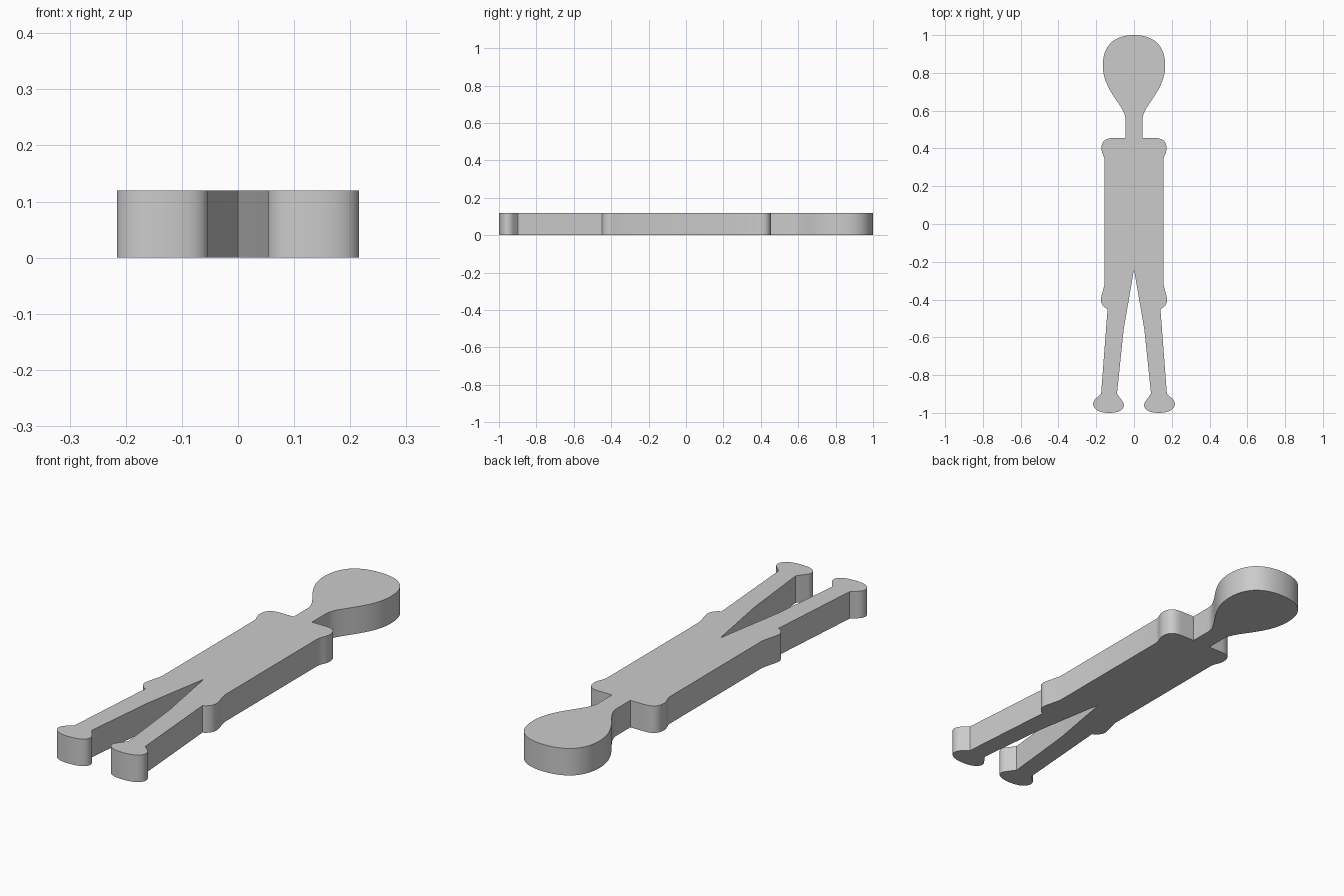
import bpy
import bmesh
import math
from mathutils import Vector
from mathutils.geometry import interpolate_bezier

THICKNESS = 0.12

cube = bpy.data.objects.get("Cube")
if cube:
    bpy.data.objects.remove(cube, do_unlink=True)

# Plain grey material
grey = bpy.data.materials.new("plain_grey")
grey.use_nodes = True
colour = (0.6, 0.6, 0.6, 1)
grey.diffuse_color = colour
grey.node_tree.nodes["Principled BSDF"].inputs["Base Color"].default_value = colour

# Left half of the outline: one point is a line, three are a curve
half = [
    [(0.10, 1.0), (0.165, 0.95), (0.165, 0.84)],      # crown
    [(0.165, 0.77), (0.135, 0.72), (0.11, 0.68)],     # cheek
    [(0.07, 0.62), (0.045, 0.59), (0.045, 0.55)],     # jaw into neck
    [(0.045, 0.455)],                                 # neck
    [(0.11, 0.455)],
    [(0.15, 0.455), (0.172, 0.44), (0.172, 0.40)],    # shoulder
    [(0.172, 0.37), (0.155, 0.36), (0.155, 0.33)],    # underarm
    [(0.155, -0.315)],                                # torso side
    [(0.174, -0.39)],                                 # hip flare
    [(0.18, -0.415), (0.165, -0.44), (0.14, -0.45)],  # hem
    [(0.174, -0.898)],                                # outer leg
    [(0.195, -0.918)],
    [(0.235, -0.945), (0.22, -1.0), (0.135, -1.0)],   # outer foot
    [(0.05, -1.0), (0.045, -0.96), (0.06, -0.94)],    # inner foot
    [(0.09, -0.898)],
    [(0.055, -0.56)],                                 # inner leg
    [(0, -0.24)],                                     # crotch
]


def trace(start, segments):
    """Turn lines and curves into a list of points."""
    points = [Vector(start)]
    for seg in segments:
        if len(seg) == 1:
            points.append(Vector(seg[0]))
        else:
            a, b, c = map(Vector, seg)
            points += [p.to_2d() for p in interpolate_bezier(points[-1], a, b, c, 14)][1:]
    return points


left = trace((0, 1), half)
right = [Vector((-p.x, p.y)) for p in left[-2:0:-1]]

# Flat figure: fill the outline and extrude it
bm = bmesh.new()
base = bm.faces.new([bm.verts.new((p.x, p.y, 0)) for p in left + right])
top = bmesh.ops.extrude_face_region(bm, geom=[base], use_keep_orig=True)
bmesh.ops.translate(bm, vec=(0, 0, THICKNESS),
                    verts=[v for v in top["geom"] if isinstance(v, bmesh.types.BMVert)])
bmesh.ops.recalc_face_normals(bm, faces=bm.faces)
# Triangulate the two caps cleanly
bmesh.ops.triangulate(bm, faces=[f for f in bm.faces if len(f.verts) > 4])
mesh = bpy.data.meshes.new("flat_figure")
bm.to_mesh(mesh)
bm.free()
mesh.materials.append(grey)

figure = bpy.data.objects.new("flat_figure", mesh)
bpy.context.collection.objects.link(figure)
bpy.context.view_layer.objects.active = figure
figure.select_set(True)
bpy.ops.object.shade_smooth_by_angle(angle=math.radians(30))
